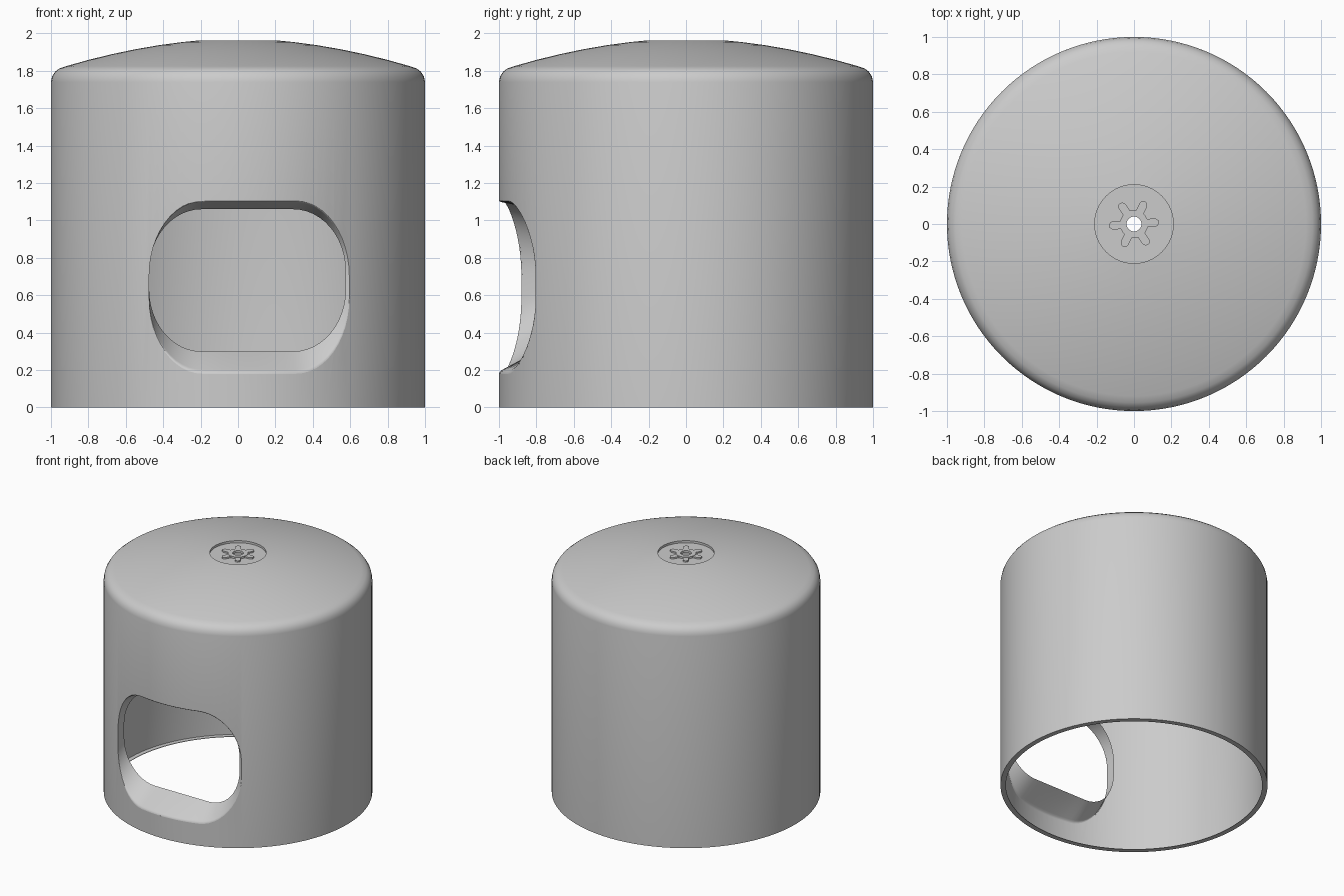
import bpy, bmesh, math

if "Cube" in bpy.data.objects:
    bpy.data.objects.remove(bpy.data.objects["Cube"])

def make(name, verts, faces):
    me = bpy.data.meshes.new(name)
    me.from_pydata(verts, [], faces)
    bm = bmesh.new()
    bm.from_mesh(me)
    bmesh.ops.remove_doubles(bm, verts=bm.verts, dist=1e-5)
    bmesh.ops.recalc_face_normals(bm, faces=bm.faces)
    bm.to_mesh(me)
    bm.free()
    ob = bpy.data.objects.new(name, me)
    bpy.context.collection.objects.link(ob)
    return ob

def loft(name, rings, close=False, caps=False):
    n, m = len(rings[0]), len(rings)
    verts = [p for r in rings for p in r]
    faces = [(a * n + i, a * n + (i + 1) % n, b * n + (i + 1) % n, b * n + i)
             for a, b in [(k, (k + 1) % m) for k in range(m if close else m - 1)]
             for i in range(n)]
    if caps:
        faces += [tuple(range(n)), tuple(range((m - 1) * n, m * n))]
    return make(name, verts, faces)

def lathe(name, profile, seg):
    ang = [2 * math.pi * i / seg for i in range(seg)]
    return loft(name, [[(r * math.cos(a), r * math.sin(a), z) for a in ang]
                       for r, z in profile], close=True)

def outline(x0, x1, z0, z1, rx, rz, n=12):
    """Rounded rectangle with elliptical corners and subdivided flats."""
    pts = []
    for q, (cx, cz) in enumerate([(x1 - rx, z1 - rz), (x0 + rx, z1 - rz),
                                  (x0 + rx, z0 + rz), (x1 - rx, z0 + rz)]):
        for i in range(n + 1):
            a = math.pi / 2 * (q + i / n)
            pts.append((cx + rx * math.cos(a), cz + rz * math.sin(a)))
    out = []
    for (ax, az), (bx, bz) in zip(pts, pts[1:] + pts[:1]):
        k = max(1, round(math.hypot(bx - ax, bz - az) / 0.05))
        out += [(ax + (bx - ax) * j / k, az + (bz - az) * j / k) for j in range(k)]
    return out

def smooth(ob):
    bpy.ops.object.select_all(action='DESELECT')
    ob.select_set(True)
    bpy.context.view_layer.objects.active = ob
    bpy.ops.object.shade_smooth_by_angle(angle=math.radians(30))

# thin domed skin with a shallow recess on top and a narrow inward base lip
def dome(r):
    return 1.972 - 0.172 * (r ** 1.85)

T = 0.004
rim = [(1, 0), (1, 1.74), (0.994, 1.77), (0.978, 1.795), (0.955, 1.813)]
top = [(r, dome(r)) for r in (0.92, 0.8, 0.68, 0.55, 0.42, 0.3, 0.21)]
recess = [(0.21, 1.945), (0.04, 1.945), (0.04, 1.945 - T)]
inside = [(0.21 + T, 1.945 - T), (0.21 + T, dome(0.21) - T)]
inside += [(r, z - T) for r, z in reversed(top[:-1])]
inside += [(r - T, z - T) for r, z in reversed(rim[1:])]
lip = [(1 - T, T), (0.96, T), (0.96, 0)]
body = lathe("cover_body", rim + top + recess + inside + lip, 128)

# window opening; both outlines share one point layout so they can be bridged
inner = outline(-0.475, 0.575, 0.30, 1.06, 0.28, 0.33)
outer = [(-0.475 + (x + 0.475) * 1.07 / 1.05, 0.18 + (z - 0.30) * 0.925 / 0.76)
         for x, z in inner]
cutter = loft("window_cutter", [[(x, y, z) for x, z in outer] for y in (-1.3, -0.6)],
              caps=True)
cutter.hide_render = True
cutter.hide_viewport = True
mod = body.modifiers.new("window", 'BOOLEAN')
mod.object = cutter
mod.solver = 'EXACT'
bpy.context.view_layer.objects.active = body
bpy.ops.object.modifier_apply(modifier="window")
smooth(body)

# funnel from the softened outer edge to a flat inner rim
rings = []
for f, d in [(0, 0), (0.06, 0.01), (0.12, 0.04), (0.19, 0.1), (1, 1)]:
    ring = []
    for (ox, oz), (ix, iz) in zip(outer, inner):
        y = -math.sqrt(1 - ox * ox)
        ring.append((ox + (ix - ox) * f, y + (-0.8 - y) * d, oz + (iz - oz) * f))
    rings.append(ring)
smooth(loft("window_funnel", rings))

# bored hub and six short round-ended ribs in the recess
smooth(lathe("hub", [(0.075, 1.943), (0.075, 1.96), (0.04, 1.96), (0.04, 1.943)], 32))
for k in range(6):
    a = math.radians(4 + 60 * k)
    shape = [(0.07, -0.022), (0.112, -0.022)]
    shape += [(0.112 + 0.022 * math.cos(t), 0.022 * math.sin(t))
              for t in [math.radians(d) for d in (-60, -30, 0, 30, 60)]]
    shape += [(0.112, 0.022), (0.07, 0.022)]
    flat = [(u * math.cos(a) - v * math.sin(a), u * math.sin(a) + v * math.cos(a))
            for u, v in shape]
    smooth(loft(f"rib_{k + 1}", [[(x, y, 1.943) for x, y in flat],
                                 [(x, y, 1.957) for x, y in flat]], caps=True))
